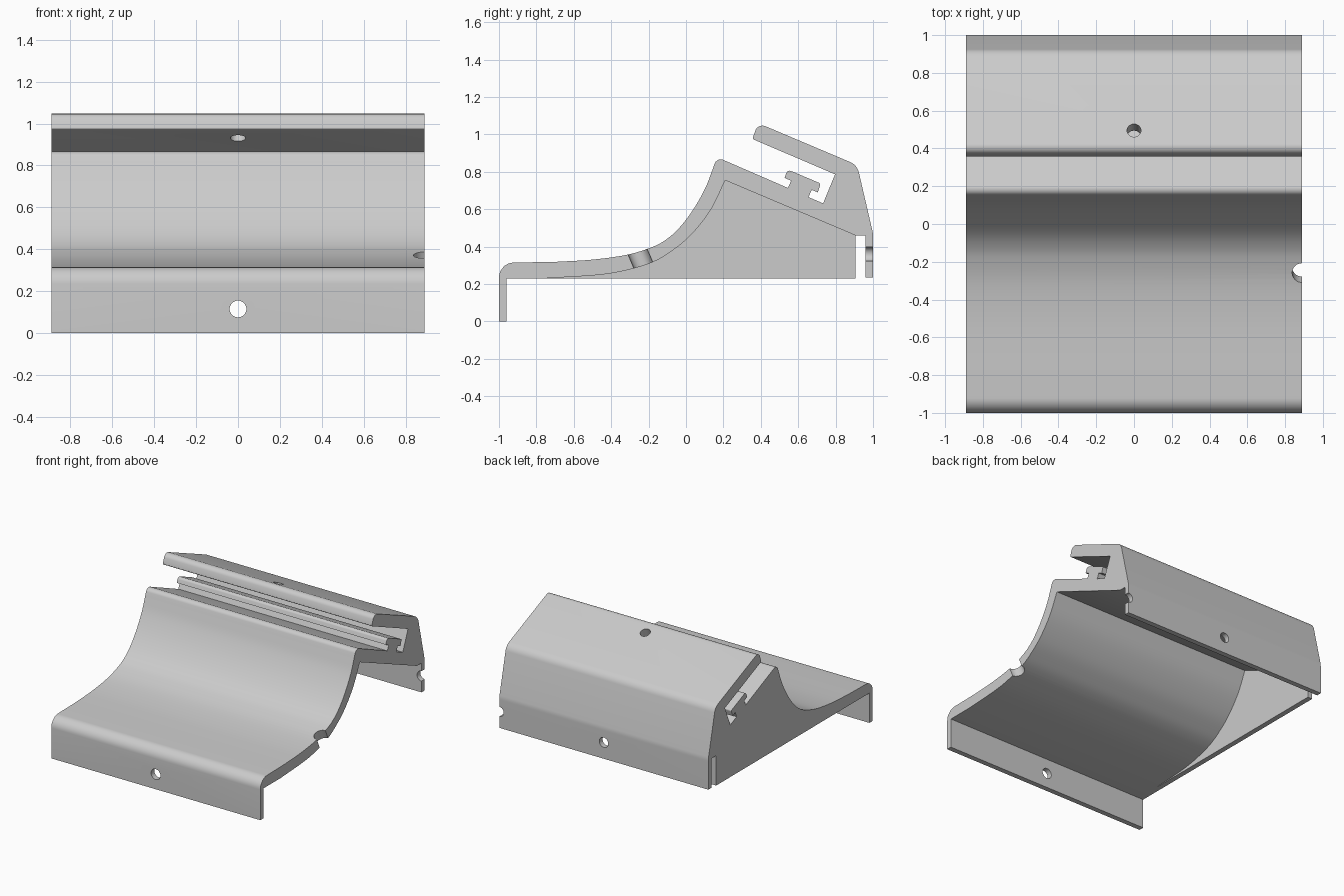
import bpy, bmesh, math
from mathutils import Vector

cube = bpy.data.objects.get("Cube")
if cube:
    bpy.data.objects.remove(cube)

HALF = 0.89          # half width along x
WALL = 0.04          # sheet thickness of flanges and end panel

grey = bpy.data.materials.new("plain grey")
grey.use_nodes = True
COLOUR = (0.6, 0.6, 0.6, 1)
grey.diffuse_color = COLOUR
grey.node_tree.nodes["Principled BSDF"].inputs["Base Color"].default_value = COLOUR


def spline(points, steps=5):
    """Smooth curve through the points."""
    p = [Vector(q) for q in points]
    p = [2 * p[0] - p[1]] + p + [2 * p[-1] - p[-2]]
    out = []
    for a, b, c, d in zip(p, p[1:], p[2:], p[3:]):
        for i in range(steps):
            t = i / steps
            out.append(0.5 * (2 * b + (c - a) * t + (2 * a - 5 * b + 4 * c - d) * t * t
                              + (3 * b - a - 3 * c + d) * t ** 3))
    return out + [p[-2]]


def fillet(before, corner, after, radius, steps=7):
    """Round a corner between two neighbouring points."""
    c = Vector(corner)
    u = (Vector(before) - c).normalized()
    v = (Vector(after) - c).normalized()
    half = u.angle(v) / 2
    start, end = c + u * radius / math.tan(half), c + v * radius / math.tan(half)
    centre = c + (u + v).normalized() * radius / math.sin(half)
    a, b = start - centre, end - centre
    return [centre + ((1 - i / steps) * a + i / steps * b).normalized() * radius
            for i in range(steps + 1)]


def extrude(name, outline, x0, x1):
    """Extrude a side outline (y, z) across the width."""
    bm = bmesh.new()
    face = bm.faces.new([bm.verts.new((x0, p[0], p[1])) for p in outline])
    new = bmesh.ops.extrude_face_region(bm, geom=[face])["geom"]
    bmesh.ops.translate(bm, vec=(x1 - x0, 0, 0),
                        verts=[g for g in new if isinstance(g, bmesh.types.BMVert)])
    bmesh.ops.recalc_face_normals(bm, faces=bm.faces)
    mesh = bpy.data.meshes.new(name)
    bm.to_mesh(mesh)
    bm.free()
    mesh.materials.append(grey)
    obj = bpy.data.objects.new(name, mesh)
    bpy.context.collection.objects.link(obj)
    return obj


def drill(obj, centre, axis, radius, depth):
    """Cut a round hole along an axis."""
    bpy.ops.mesh.primitive_cylinder_add(vertices=32, radius=radius, depth=depth, location=centre)
    cutter = bpy.context.object
    cutter.rotation_euler = Vector(axis).to_track_quat("Z", "Y").to_euler()
    cutter.hide_render = True
    cutter.data.materials.append(grey)
    mod = obj.modifiers.new("hole", "BOOLEAN")
    mod.operation, mod.solver, mod.object = "DIFFERENCE", "EXACT", cutter
    bpy.context.view_layer.objects.active = obj
    bpy.ops.object.modifier_apply(modifier=mod.name)
    bpy.data.objects.remove(cutter)


# Swept ramp, upper and lower surfaces
ramp_top = spline([(-0.7, 0.318), (-0.5, 0.33), (-0.32, 0.355), (-0.2, 0.39), (-0.125, 0.425),
                   (-0.05, 0.485), (0.03, 0.585), (0.1, 0.706), (0.145, 0.82)])
ramp_under = spline([(0.21, 0.754), (0.13, 0.592), (0.02, 0.455), (-0.085, 0.37),
                     (-0.17, 0.32), (-0.28, 0.283), (-0.45, 0.25), (-0.75, 0.23)])

# Ridge, sloped deck, tee rail and slot
ridge = fillet((0.145, 0.82), (0.165, 0.878), (0.52, 0.725), 0.035)
rail = [(0.525, 0.722), (0.545, 0.713), (0.562, 0.752), (0.527, 0.767)]
rail += fillet((0.527, 0.767), (0.543, 0.812), (0.72, 0.737), 0.02)
rail += fillet((0.543, 0.812), (0.72, 0.737), (0.705, 0.69), 0.012)
rail += [(0.705, 0.69), (0.672, 0.703), (0.655, 0.664), (0.733, 0.631)]

# Overhanging lip and back
slot_end, lip_low, lip_high = (0.797, 0.786), (0.355, 0.975), (0.385, 1.06)
shoulder, back_top = (0.915, 0.836), (1.0, 0.47)
lip = [slot_end] + fillet(slot_end, lip_low, lip_high, 0.01, 3)
lip += fillet(lip_low, lip_high, shoulder, 0.04)
lip += fillet(lip_high, shoulder, back_top, 0.08)
back = fillet(shoulder, back_top, (1, 0.235), 0.15, 4)
back += [(1, 0.235), (1 - WALL, 0.235), (1 - WALL, 0.46), (0.905, 0.46)]

# Front flange with its rounded top edge
front = [(WALL - 1, 0.23), (WALL - 1, 0), (-1, 0)]
front += fillet((-1, 0), (-1, 0.313), (-0.7, 0.318), 0.08)

shell = extrude("bracket_shell", front + ramp_top + ridge + rail + lip + back + ramp_under,
                -HALF, HALF)

# Screw holes, those on the open side being halved by the edge
drill(shell, (0, -0.98, 0.115), (0, 1, 0), 0.04, 0.2)
drill(shell, (0, 0.98, 0.36), (0, 1, 0), 0.038, 0.1)
drill(shell, (HALF, 0.98, 0.36), (0, 1, 0), 0.038, 0.1)
drill(shell, (0, 0.477, 0.97), (0, 0.39, 0.92), 0.037, 0.16)
drill(shell, (HALF, -0.243, 0.335), (0, -0.39, 0.92), 0.053, 0.26)

# End panel closing the hollow on one side
panel = extrude("end_panel", ramp_under + [(0.905, 0.23), (0.905, 0.46)], -HALF, WALL - HALF)

for obj in (shell, panel):
    bpy.ops.object.select_all(action="DESELECT")
    obj.select_set(True)
    bpy.context.view_layer.objects.active = obj
    bpy.ops.object.shade_smooth_by_angle(angle=math.radians(30))
